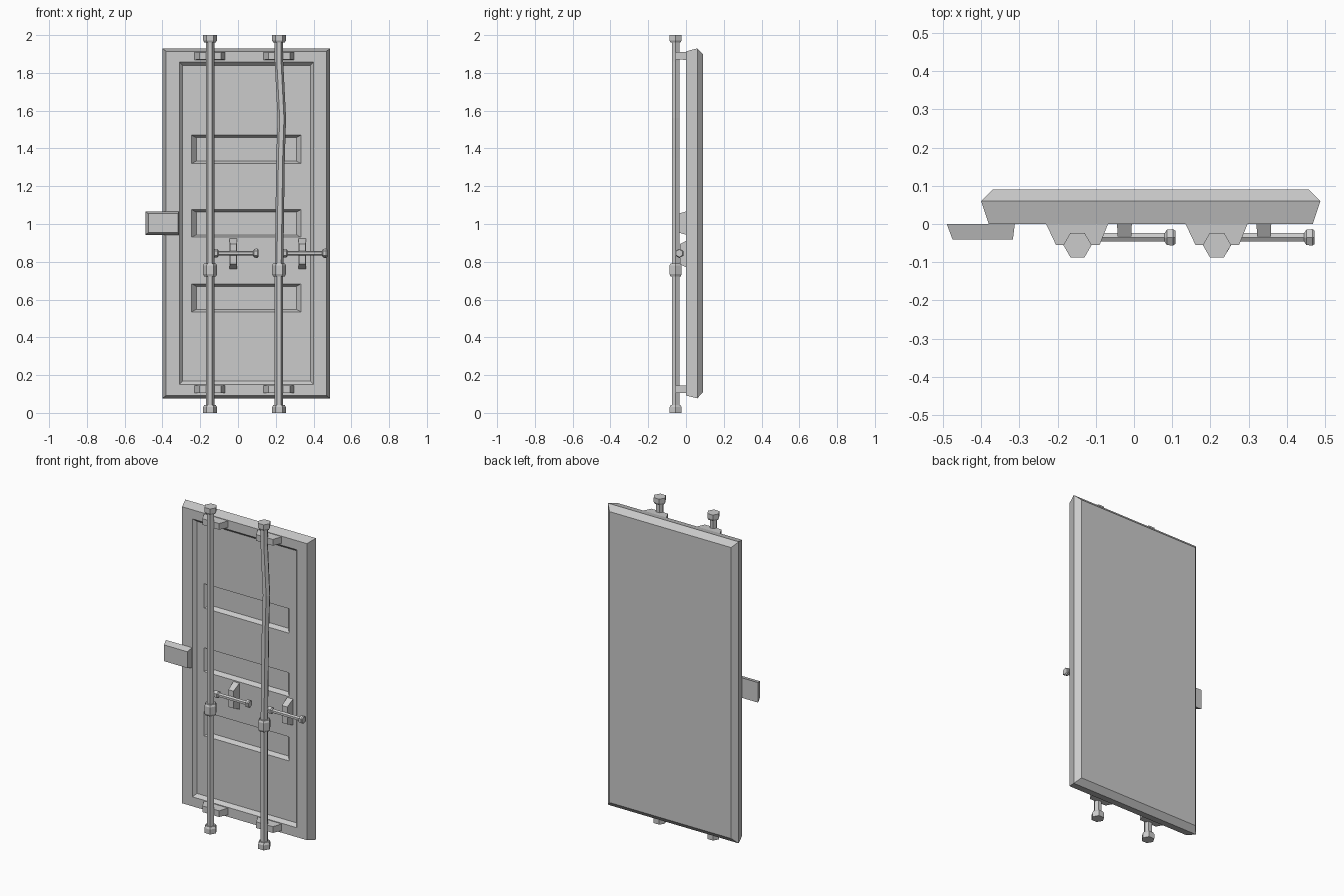
import bpy, bmesh
from math import cos, sin, pi

if "Cube" in bpy.data.objects:
    bpy.data.objects.remove(bpy.data.objects["Cube"])


def make(name, bm):
    bmesh.ops.remove_doubles(bm, verts=bm.verts, dist=1e-5)
    bmesh.ops.recalc_face_normals(bm, faces=bm.faces)
    me = bpy.data.meshes.new(name)
    bm.to_mesh(me)
    bm.free()
    ob = bpy.data.objects.new(name, me)
    bpy.context.collection.objects.link(ob)
    return ob


def loft(bm, rings, start=True, end=True):
    loops = [[bm.verts.new(p) for p in r] for r in rings]
    for a, b in zip(loops, loops[1:]):
        n = len(a)
        for i in range(n):
            bm.faces.new((a[i], a[(i + 1) % n], b[(i + 1) % n], b[i]))
    if start:
        bm.faces.new(loops[0])
    if end:
        bm.faces.new(loops[-1])


def rect(x0, x1, z0, z1, y):
    return [(x0, y, z0), (x1, y, z0), (x1, y, z1), (x0, y, z1)]


def block(name, back, front):
    bm = bmesh.new()
    loft(bm, [rect(*back), rect(*front)])
    return make(name, bm)


def hex_z(x, y, z, r):
    return [(x + r * cos(i * pi / 3), y + r * sin(i * pi / 3), z) for i in range(6)]


def hex_x(x, y, z, r):
    return [(x, y + r * sin(i * pi / 3), z + r * cos(i * pi / 3)) for i in range(6)]


def hex_part(name, rings):
    bm = bmesh.new()
    loft(bm, rings)
    return make(name, bm)


# Door slab: bevelled outer rings, then the stepped front recess
bm = bmesh.new()
loft(bm, [rect(-.37, .457, .11, 1.898, .09), rect(-.40, .488, .077, 1.93, .06),
          rect(-.38, .468, .092, 1.914, 0), rect(-.31, .40, .15, 1.858, 0),
          rect(-.293, .383, .168, 1.84, .02)], end=False)
# Recess floor with three sunken panels
xs = [-.293, -.245, .333, .383]
zs = [.168, .535, .683, .93, 1.076, 1.32, 1.47, 1.84]
for i in range(3):
    for j in range(7):
        x0, x1, z0, z1 = xs[i], xs[i + 1], zs[j], zs[j + 1]
        if i == 1 and j % 2:
            loft(bm, [rect(x0, x1, z0, z1, .02),
                      rect(x0 + .024, x1 - .024, z0 + .013, z1 - .013, .048)], start=False)
        else:
            bm.faces.new([bm.verts.new(p) for p in rect(x0, x1, z0, z1, .02)])
make("door_slab", bm)

# Latch box on the left edge
block("latch_box", (-.49, -.312, .943, 1.066, 0), (-.475, -.317, .955, 1.055, -.04))

RY = -.055
for side, cx, bend in (("left", -.148, 0), ("right", .217, .015)):
    # Locking rod, the right one slightly bent
    path = [(0, 0), (.76, 0), (1.35, .55), (1.56, 1), (1.86, 0), (2, 0)]
    hex_part(side + "_rod", [hex_z(cx + bend * k, RY, z, .0225) for z, k in path])
    # End caps and collar
    for part, prof in (("foot_cap", [(0, .037), (.03, .037), (.042, .03)]),
                       ("head_cap", [(1.96, .03), (1.972, .037), (2, .037)]),
                       ("collar", [(.722, .031), (.734, .037), (.78, .037), (.792, .031)])):
        hex_part(side + "_" + part, [hex_z(cx, RY, z, r) for z, r in prof])
    # Guide brackets top and bottom
    for tag, z in (("lower", .125), ("upper", 1.89)):
        block(f"{side}_{tag}_bracket", (cx - .082, cx + .08, z - .021, z + .021, 0),
              (cx - .056, cx + .058, z - .019, z + .019, -.055))
    # Handle bar with hub and knob
    prof = [(.005, .014), (.02, .022), (.04, .022), (.046, .013), (.228, .013),
            (.234, .023), (.25, .025), (.256, .02)]
    hex_part(side + "_handle", [hex_x(cx + d, -.035, .845, r) for d, r in prof])
    # Handle rest block
    block(side + "_handle_rest", (cx + .103, cx + .143, .762, .922, .02),
          (cx + .105, cx + .141, .787, .893, -.033))
